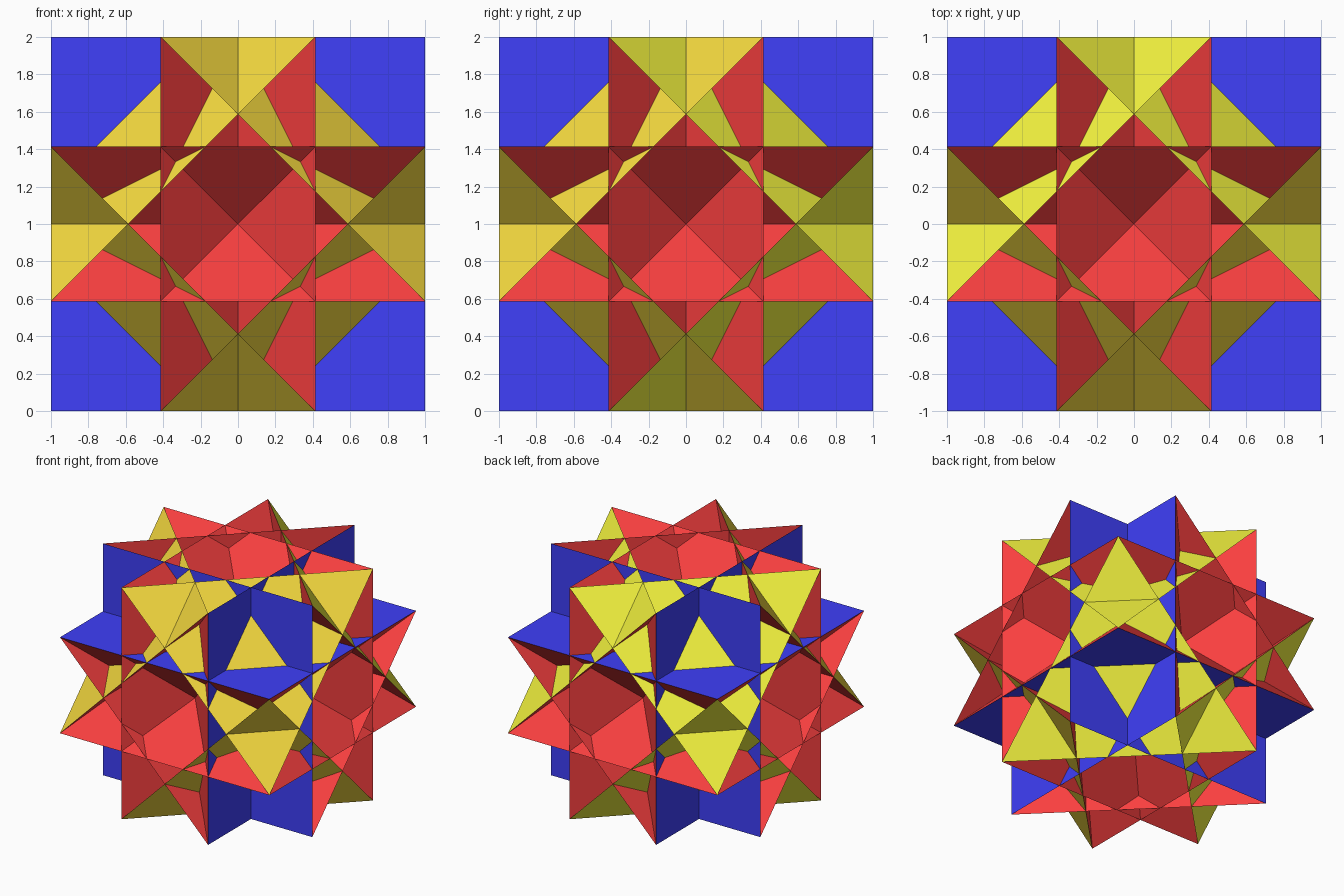
import bpy, bmesh
from math import sqrt, radians
from mathutils import Matrix, Vector

if "Cube" in bpy.data.objects:
    bpy.data.objects.remove(bpy.data.objects["Cube"])

XI = sqrt(2) - 1          # distance of every square plane from the centre
CENTRE = Vector((0, 0, 1))


def polygon_part(name, polygons, color):
    """One object of flat, interpenetrating faces that face away from the centre."""
    bm = bmesh.new()
    for points in polygons:
        face = bm.faces.new([bm.verts.new(p) for p in points])
        face.normal_update()
        if face.normal.dot(face.calc_center_median()) < 0:
            face.normal_flip()
    bmesh.ops.remove_doubles(bm, verts=bm.verts, dist=1e-4)
    mesh = bpy.data.meshes.new(name)
    bm.to_mesh(mesh)
    bm.free()
    obj = bpy.data.objects.new(name, mesh)
    obj.location = CENTRE
    bpy.context.collection.objects.link(obj)
    mat = bpy.data.materials.new(name + "_color")
    mat.diffuse_color = (*color, 1)
    mat.use_nodes = True
    mat.node_tree.nodes["Principled BSDF"].inputs["Base Color"].default_value = mat.diffuse_color
    mesh.materials.append(mat)


def square(axis, angle):
    """Square of side 2, parallel to an axis and turned about it."""
    base = [Vector(p) for p in ((-1, -1, XI), (1, -1, XI), (1, 1, XI), (-1, 1, XI))]
    turn = Matrix.Rotation(radians(angle), 3, axis)
    if axis == 'Z':
        turn = turn @ Matrix.Rotation(radians(90), 3, 'Y')
    return [turn @ p for p in base]


def triangle(sx, sy, sz):
    """Large triangle across one cube corner."""
    return [(-XI * sx, sy, sz), (sx, -XI * sy, sz), (sx, sy, -XI * sz)]


# Six squares facing along the axes
axis_squares = [square('X', a) for a in (0, 90, 180, 270)]
axis_squares += [square('Y', a) for a in (90, 270)]
polygon_part("axis_squares", axis_squares, (0.05, 0.05, 0.95))

# Twelve squares facing diagonally
diagonal_squares = [square(axis, a) for axis in 'XYZ' for a in (45, 135, 225, 315)]
polygon_part("diagonal_squares", diagonal_squares, (0.95, 0.05, 0.05))

# Eight corner triangles: orange in front, yellow behind
for name, sy, color in (("front_triangles", -1, (0.92, 0.70, 0.05)),
                        ("back_triangles", 1, (0.92, 0.92, 0.05))):
    polygon_part(name, [triangle(sx, sy, sz) for sx in (-1, 1) for sz in (-1, 1)], color)
